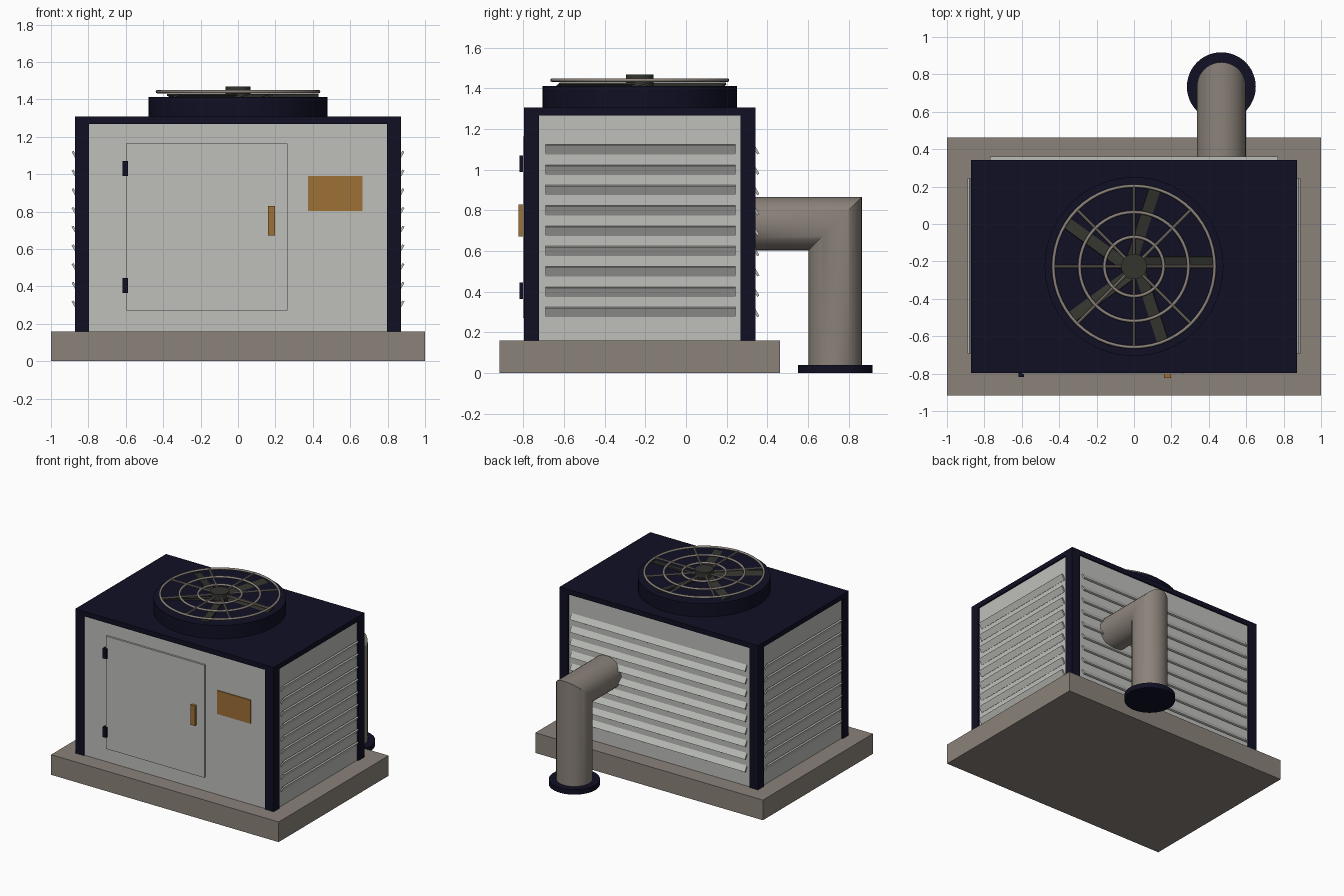
import bpy, bmesh, math
from mathutils import Matrix, Vector

if "Cube" in bpy.data.objects:
    bpy.data.objects.remove(bpy.data.objects["Cube"])


def material(name, rgb):
    m = bpy.data.materials.new(name)
    m.diffuse_color = (*rgb, 1)
    m.use_nodes = True
    m.node_tree.nodes["Principled BSDF"].inputs["Base Color"].default_value = m.diffuse_color
    return m


PANEL = material("light_grey_panel", (0.52, 0.53, 0.50))
STONE = material("warm_grey", (0.26, 0.225, 0.195))
NAVY = material("dark_navy", (0.005, 0.005, 0.018))
BRONZE = material("bronze", (0.34, 0.16, 0.035))
DARK = material("dark_grey", (0.035, 0.035, 0.028))

CY = -0.2275          # centre of the cabinet in y
FAN = Vector((0, CY, 0))


def finish(name, bm, mat, smooth=False):
    bmesh.ops.recalc_face_normals(bm, faces=bm.faces[:])
    me = bpy.data.meshes.new(name)
    bm.to_mesh(me)
    bm.free()
    me.materials.append(mat)
    ob = bpy.data.objects.new(name, me)
    bpy.context.collection.objects.link(ob)
    if smooth:
        bpy.ops.object.select_all(action='DESELECT')
        ob.select_set(True)
        bpy.context.view_layer.objects.active = ob
        bpy.ops.object.shade_smooth_by_angle(angle=math.radians(35))
    return ob


def add_box(bm, size, matrix):
    bmesh.ops.create_cube(bm, size=1, matrix=matrix @ Matrix.Diagonal((*size, 1)))


def box(name, x, y, z, mat):
    bm = bmesh.new()
    c = Vector((sum(x), sum(y), sum(z))) / 2
    add_box(bm, (x[1] - x[0], y[1] - y[0], z[1] - z[0]), Matrix.Translation(c))
    return finish(name, bm, mat)


def add_cyl(bm, r, depth, matrix, seg=48):
    bmesh.ops.create_cone(bm, cap_ends=True, segments=seg, radius1=r, radius2=r,
                          depth=depth, matrix=matrix)


def cylinder(name, r, x, y, z0, z1, mat, seg=48):
    bm = bmesh.new()
    add_cyl(bm, r, z1 - z0, Matrix.Translation((x, y, (z0 + z1) / 2)), seg)
    return finish(name, bm, mat, True)


# Base slab, cabinet body and lid
box("base_slab", (-1, 1), (-0.918, 0.463), (0, 0.16), STONE)
box("cabinet_body", (-0.86, 0.86), (-0.787, 0.332), (0.15, 1.28), PANEL)
box("lid", (-0.872, 0.872), (-0.797, 0.342), (1.268, 1.307), NAVY)

# Corner posts
for sx in (-1, 1):
    for sy in (-1, 1):
        xs = sorted((sx * 0.797, sx * 0.872))
        ys = sorted((CY + sy * 0.4945, CY + sy * 0.5695))
        box("corner_post", xs, ys, (0.15, 1.28), NAVY)

# Door with hinges and handle, and the name plate area
box("door", (-0.6, 0.265), (-0.802, -0.78), (0.27, 1.165), PANEL)
for z in (0.365, 0.99):
    box("hinge", (-0.617, -0.587), (-0.818, -0.78), (z, z + 0.08), NAVY)
box("door_handle", (0.16, 0.198), (-0.824, -0.80), (0.672, 0.83), BRONZE)
box("front_plate", (0.373, 0.665), (-0.794, -0.786), (0.803, 0.99), BRONZE)

# Louvre slats: sides lean outward at the top, the back leans outward at the bottom
TILT = math.radians(30)
for name, sx in (("left_louvres", -1), ("right_louvres", 1)):
    bm = bmesh.new()
    for i in range(9):
        add_box(bm, (0.012, 0.934, 0.05),
                Matrix.Translation((sx * 0.872, CY + 0.003, 0.3 + 0.1 * i))
                @ Matrix.Rotation(sx * TILT, 4, 'Y'))
    finish(name, bm, PANEL)
bm = bmesh.new()
for i in range(9):
    add_box(bm, (1.54, 0.012, 0.05),
            Matrix.Translation((0, 0.343, 0.3 + 0.1 * i))
            @ Matrix.Rotation(TILT, 4, 'X'))
finish("back_louvres", bm, PANEL)

# Fan housing, hub and tilted blades
cylinder("fan_housing", 0.478, 0, CY, 1.30, 1.413, NAVY, 64)
cylinder("fan_hub", 0.068, 0, CY, 1.40, 1.468, DARK, 32)
bm = bmesh.new()
for i in range(5):
    add_box(bm, (0.39, 0.11, 0.01),
            Matrix.Translation(FAN + Vector((0, 0, 1.41)))
            @ Matrix.Rotation(math.radians(72 * i), 4, 'Z')
            @ Matrix.Translation((0.235, 0, 0))
            @ Matrix.Rotation(math.radians(15), 4, 'X'))
finish("fan_blades", bm, DARK)

# Fan guard: three rings and eight spokes
for r in (0.431, 0.291, 0.158):
    bpy.ops.mesh.primitive_torus_add(location=(0, CY, 1.441), major_radius=r, minor_radius=0.009,
                                     major_segments=56, minor_segments=8)
    ring = bpy.context.object
    ring.name = "guard_ring"
    ring.data.materials.append(STONE)
    bpy.ops.object.shade_smooth_by_angle(angle=math.radians(60))
bm = bmesh.new()
for i in range(4):
    add_cyl(bm, 0.008, 0.87, Matrix.Translation(FAN + Vector((0, 0, 1.441)))
            @ Matrix.Rotation(math.radians(45 * i), 4, 'Z')
            @ Matrix.Rotation(math.pi / 2, 4, 'Y'), 8)
finish("guard_spokes", bm, STONE)

# Exhaust pipe with a mitred elbow, and its foot flange
PX, PY, PZ, PR, N = 0.467, 0.734, 0.735, 0.131, 40
bm = bmesh.new()
rings = [[], [], []]
for k in range(N):
    a = 2 * math.pi * k / N
    u, v = PR * math.cos(a), PR * math.sin(a)
    for ring, co in zip(rings, ((PX + u, 0.30, PZ + v), (PX + u, PY + v, PZ + v),
                                (PX + u, PY + v, 0.02))):
        ring.append(bm.verts.new(co))
for r0, r1 in zip(rings, rings[1:]):
    for k in range(N):
        j = (k + 1) % N
        bm.faces.new((r0[k], r0[j], r1[j], r1[k]))
bm.faces.new(rings[0])
bm.faces.new(rings[2])
finish("exhaust_pipe", bm, STONE, True)
cylinder("pipe_flange", 0.184, PX, PY, 0, 0.04, NAVY)
